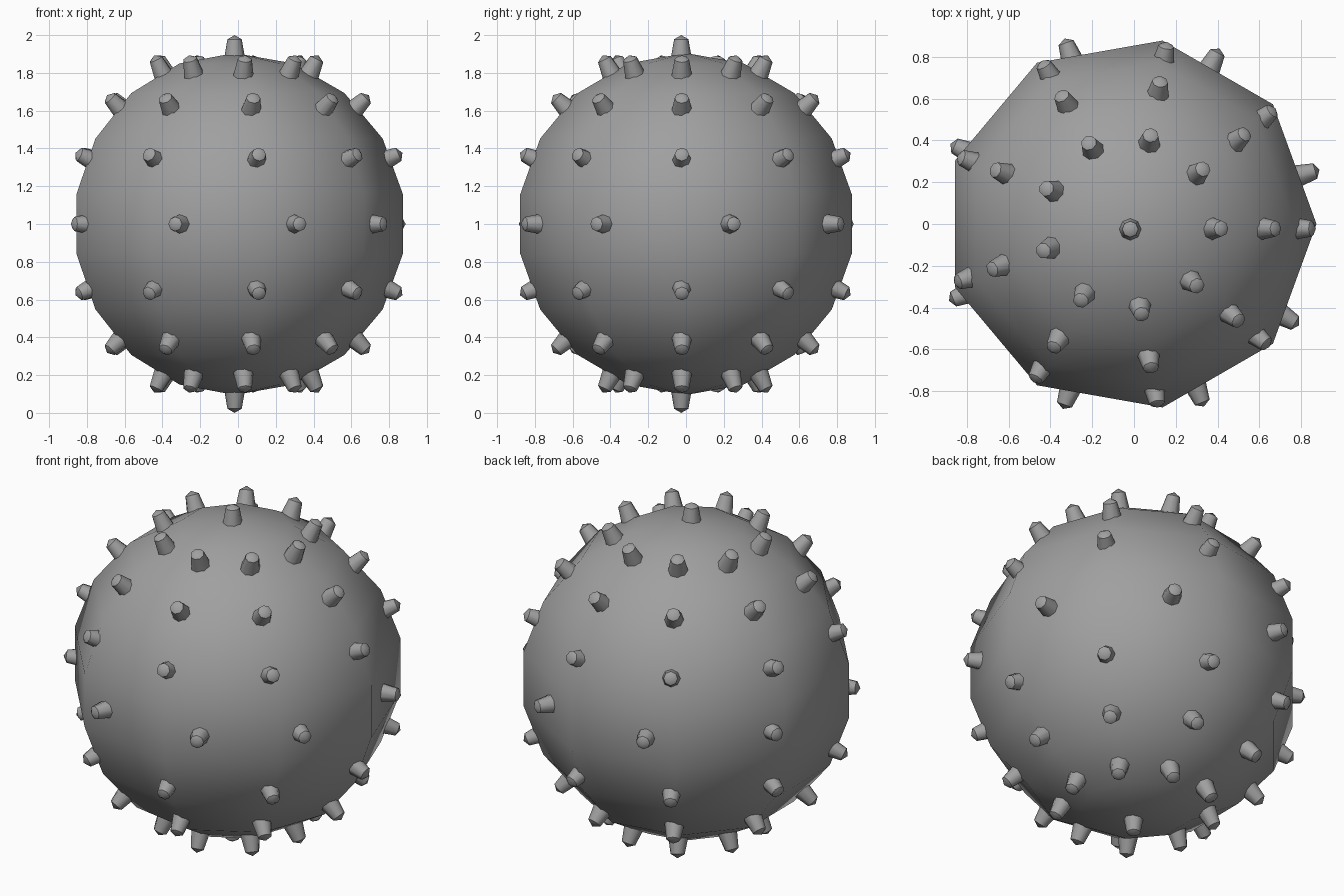
import bpy, bmesh
from math import sin, cos, radians
from mathutils import Matrix, Vector

cube = bpy.data.objects.get("Cube")
if cube:
    bpy.data.objects.remove(cube, do_unlink=True)

CENTRE = Vector((-0.018, 0, 1))

grey = bpy.data.materials.new("stone_grey")
grey.use_nodes = True
grey.diffuse_color = (0.35, 0.35, 0.35, 1)
grey.node_tree.nodes["Principled BSDF"].inputs["Base Color"].default_value = (0.35, 0.35, 0.35, 1)


def lathe(name, profile, sides):
    """Revolve (radius, height) points round z; zero radius makes a pole."""
    bm = bmesh.new()
    rings = []
    for r, z in profile:
        if r == 0:
            rings.append([bm.verts.new((0, 0, z))] * sides)
        else:
            turns = [radians(360 * i / sides) for i in range(sides)]
            rings.append([bm.verts.new((r * cos(a), r * sin(a), z)) for a in turns])
    for low, high in zip(rings, rings[1:]):
        for i in range(sides):
            j = (i + 1) % sides
            corners = dict.fromkeys([low[i], low[j], high[j], high[i]])
            bm.faces.new(list(corners)).smooth = True
    bmesh.ops.recalc_face_normals(bm, faces=bm.faces)
    mesh = bpy.data.meshes.new(name)
    bm.to_mesh(mesh)
    bm.free()
    mesh.materials.append(grey)
    return mesh


def add(name, mesh, matrix):
    obj = bpy.data.objects.new(name, mesh)
    bpy.context.collection.objects.link(obj)
    obj.matrix_world = matrix
    return obj


# Body: nine-sided smooth ball with nine bands
R = 0.905
arc = [(R * cos(radians(a)), R * sin(radians(a))) for a in range(-70, 71, 20)]
add("ball", lathe("ball", [(0, -R)] + arc + [(0, R)], 9), Matrix.Translation(CENTRE))

# Stud: tapered peg with a low pointed cap, its tip at the local origin
stud_mesh = lathe("stud", [(0, -0.15), (0.06, -0.15), (0.038, -0.022), (0, 0)], 8)


def add_stud(lat, az, tip, shift):
    a, b = radians(lat), radians(az)
    out = Vector((cos(a) * cos(b), cos(a) * sin(b), sin(a)))
    side = Vector((-sin(b), cos(b), 0))
    frame = Matrix((side.cross(out), side, out)).transposed()
    if frame.determinant() < 0:
        frame = Matrix((out.cross(side), side, out)).transposed()
    place = Matrix.Translation(CENTRE + out * tip - side * shift)
    return add("stud", stud_mesh, place @ frame.to_4x4())


# Rings of studs, mirrored above and below the middle
for sign in (1, -1):
    add_stud(90 * sign, 0, 1.0, 0.025)
    for lat, tip in ((63.5, 0.997), (43.8, 0.985), (23, 0.965)):
        for i in range(9):
            add_stud(lat * sign, 40 * i, tip, 0.022)

# Middle ring of eight studs
for az in (16, 63, 109.5, 156, 203, 250, 292, 329):
    last = add_stud(0, az, 0.942, 0)

# Smooth peg sides, crisp cap rim
bpy.ops.object.select_all(action="DESELECT")
last.select_set(True)
bpy.context.view_layer.objects.active = last
bpy.ops.object.shade_smooth_by_angle(angle=radians(47))
